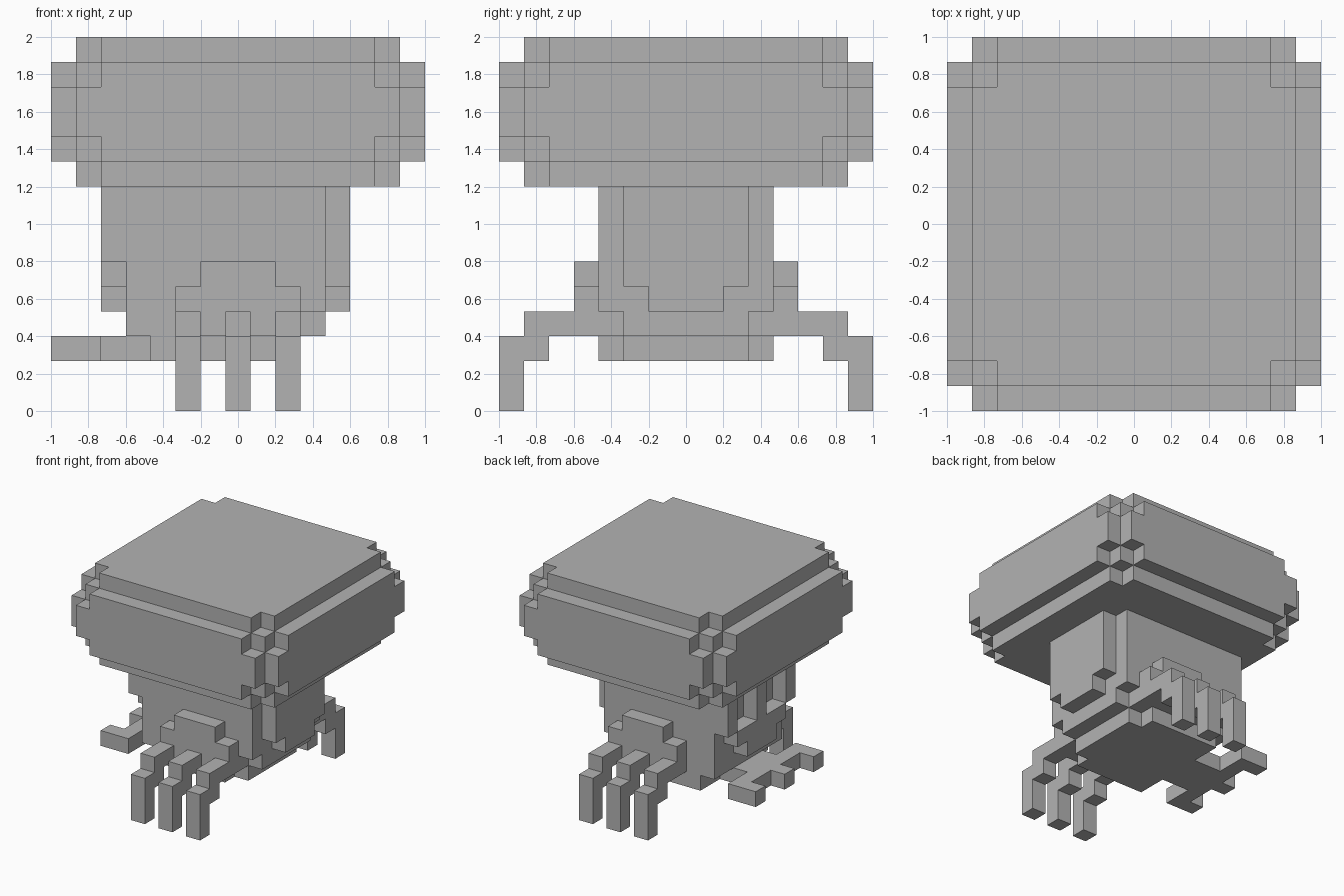
import bpy
import bmesh
import itertools
from mathutils import Vector

if "Cube" in bpy.data.objects:
    bpy.data.objects.remove(bpy.data.objects["Cube"])

UNIT = 2 / 15  # size of one block
SIZE = 15

grey = bpy.data.materials.new("plain_grey")
grey.use_nodes = True
grey.diffuse_color = (0.45, 0.45, 0.45, 1)
grey.node_tree.nodes["Principled BSDF"].inputs["Base Color"].default_value = (0.45, 0.45, 0.45, 1)


def blocks(x, y, z):
    """All block cells in a box, given as (start, end) on each axis."""
    return set(itertools.product(range(*x), range(*y), range(*z)))


def flip_y(cells):
    return {(x, SIZE - 1 - y, z) for x, y, z in cells}


def build(name, cells):
    """Make the outer skin of a group of cells, with flat areas merged."""
    bm = bmesh.new()
    for cell in cells:
        for axis in range(3):
            for side in (0, 1):
                step = list(cell)
                step[axis] += 2 * side - 1
                if tuple(step) in cells:
                    continue
                u, v = (axis + 1) % 3, (axis + 2) % 3
                corners = []
                for a, b in ((0, 0), (1, 0), (1, 1), (0, 1)):
                    p = Vector(cell)
                    p[axis] += side
                    p[u] += a
                    p[v] += b
                    corners.append(bm.verts.new(p * UNIT - Vector((1, 1, 0))))
                bm.faces.new(corners if side else corners[::-1])
    bmesh.ops.remove_doubles(bm, verts=bm.verts, dist=UNIT / 100)
    bmesh.ops.dissolve_limit(bm, angle_limit=0.02, verts=bm.verts, edges=bm.edges)
    mesh = bpy.data.meshes.new(name)
    bm.to_mesh(mesh)
    bm.free()
    mesh.materials.append(grey)
    obj = bpy.data.objects.new(name, mesh)
    bpy.context.collection.objects.link(obj)
    return obj


# Cap: a block with stepped edges and notched corners
cap = set()
for x, y, z in blocks((0, 15), (0, 15), (9, 15)):
    edge = sorted((min(x, 14 - x), min(y, 14 - y), min(z - 9, 14 - z)))
    if edge[1] > 0 and edge != [0, 1, 1]:
        cap.add((x, y, z))
build("cap", cap)

# Stem, stepping in towards its base
stem = blocks((3, 11), (4, 11), (4, 9))
stem |= blocks((3, 10), (4, 11), (3, 4)) | blocks((10, 11), (5, 10), (3, 4))
stem |= blocks((4, 9), (4, 11), (2, 3)) | blocks((9, 10), (5, 10), (2, 3))
build("stem", stem)

# Raised panel on the left side
build("left_panel", blocks((11, 12), (5, 10), (5, 9)) | blocks((11, 12), (6, 9), (4, 5)))

# Raised three-fingered relief on the right side
relief = blocks((2, 3), (5, 10), (5, 6)) | blocks((2, 3), (6, 9), (4, 5))
for y in (4, 7, 10):
    relief |= blocks((2, 3), (y, y + 1), (6, 9))
build("right_relief", relief)

# Front and back legs: a palm with three bent toes
leg = blocks((5, 10), (3, 4), (3, 5)) | blocks((6, 9), (3, 4), (5, 6))
for x in (5, 7, 9):
    leg |= blocks((x, x + 1), (1, 3), (3, 4))
    leg |= blocks((x, x + 1), (1, 2), (2, 3))
    leg |= blocks((x, x + 1), (0, 1), (0, 3))
build("front_leg", leg)
build("back_leg", flip_y(leg))

# Flat foot on the right side
foot = blocks((2, 4), (6, 9), (2, 3)) | blocks((1, 2), (4, 11), (2, 3))
for y in (4, 7, 10):
    foot |= blocks((0, 1), (y, y + 1), (2, 3))
build("right_foot", foot)
